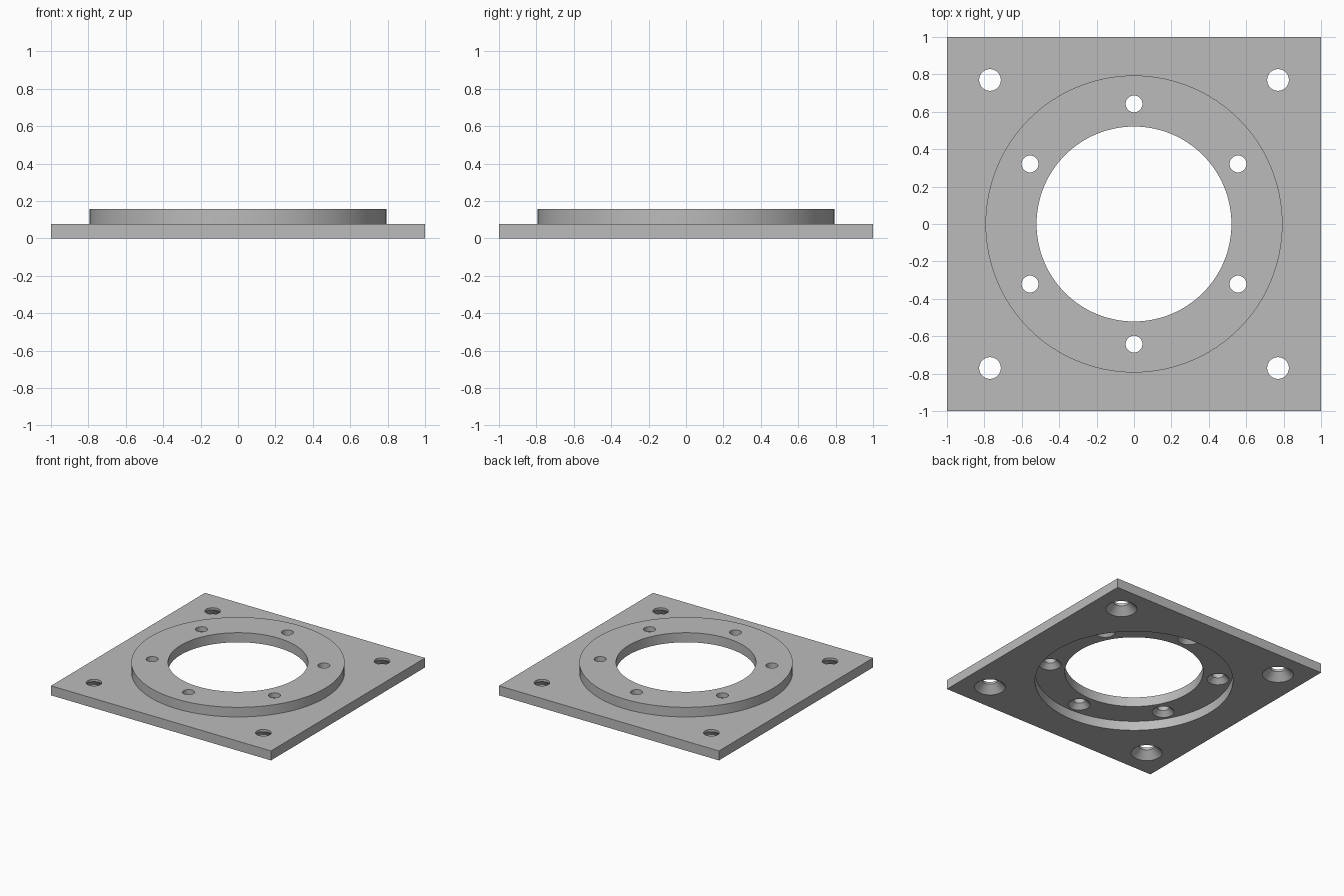
import bpy, bmesh, math

if "Cube" in bpy.data.objects:
    bpy.data.objects.remove(bpy.data.objects["Cube"], do_unlink=True)

PLATE_TOP, RING_TOP = 0.078, 0.157
RING_R, POCKET_R, BORE_R = 0.794, 0.745, 0.521

grey = bpy.data.materials.new("plain grey")
grey.use_nodes = True
colour = (0.5, 0.5, 0.5, 1)
grey.diffuse_color = colour
grey.node_tree.nodes["Principled BSDF"].inputs["Base Color"].default_value = colour


def add_object(name, bm):
    bmesh.ops.recalc_face_normals(bm, faces=bm.faces[:])
    mesh = bpy.data.meshes.new(name)
    bm.to_mesh(mesh)
    bm.free()
    mesh.materials.append(grey)
    obj = bpy.data.objects.new(name, mesh)
    bpy.context.collection.objects.link(obj)
    return obj


def turned(name, profile, x=0, y=0, sides=48):
    """Closed solid of revolution from (radius, height) points, bottom to top."""
    bm = bmesh.new()
    rings = []
    for r, z in profile:
        angles = [2 * math.pi * i / sides for i in range(sides)]
        rings.append([bm.verts.new((x + r * math.cos(a), y + r * math.sin(a), z)) for a in angles])
    for low, high in zip(rings, rings[1:]):
        for i in range(sides):
            j = (i + 1) % sides
            bm.faces.new((low[i], low[j], high[j], high[i]))
    bm.faces.new(rings[0][::-1])
    bm.faces.new(rings[-1])
    return add_object(name, bm)


def combine(target, tool, operation):
    mod = target.modifiers.new("combine", "BOOLEAN")
    mod.operation, mod.solver, mod.object = operation, "EXACT", tool
    bpy.context.view_layer.objects.active = target
    bpy.ops.object.modifier_apply(modifier=mod.name)
    bpy.data.objects.remove(tool, do_unlink=True)


def countersunk_hole(target, x, y, base, wide, narrow):
    """Through hole with a 45 degree countersink opening downwards at base."""
    lip = 0.01
    profile = [(wide + lip, base - lip), (narrow, base + wide - narrow), (narrow, 0.3)]
    combine(target, turned("hole_cutter", profile, x, y), "DIFFERENCE")


# Square base plate
bm = bmesh.new()
bmesh.ops.create_cube(bm, size=1)
for v in bm.verts:
    v.co = (v.co.x * 2, v.co.y * 2, (v.co.z + 0.5) * PLATE_TOP)
plate = add_object("flange_plate", bm)

# Raised round collar
collar = turned("collar", [(RING_R, 0.03), (RING_R, RING_TOP)], sides=128)
combine(plate, collar, "UNION")

# Pocket underneath and the central bore
bore = turned("bore_cutter", [(POCKET_R, -0.1), (POCKET_R, PLATE_TOP),
                              (BORE_R, PLATE_TOP), (BORE_R, 0.3)], sides=128)
combine(plate, bore, "DIFFERENCE")

# Corner mounting holes
for sx in (-1, 1):
    for sy in (-1, 1):
        countersunk_hole(plate, sx * 0.77, sy * 0.77, 0, 0.117, 0.058)

# Six holes around the collar
for i in range(6):
    a = math.radians(30 + 60 * i)
    countersunk_hole(plate, 0.642 * math.cos(a), 0.642 * math.sin(a), PLATE_TOP, 0.083, 0.045)

# Smooth round walls, crisp edges
bpy.ops.object.select_all(action="DESELECT")
plate.select_set(True)
bpy.context.view_layer.objects.active = plate
bpy.ops.object.shade_smooth_by_angle(angle=math.radians(30))
